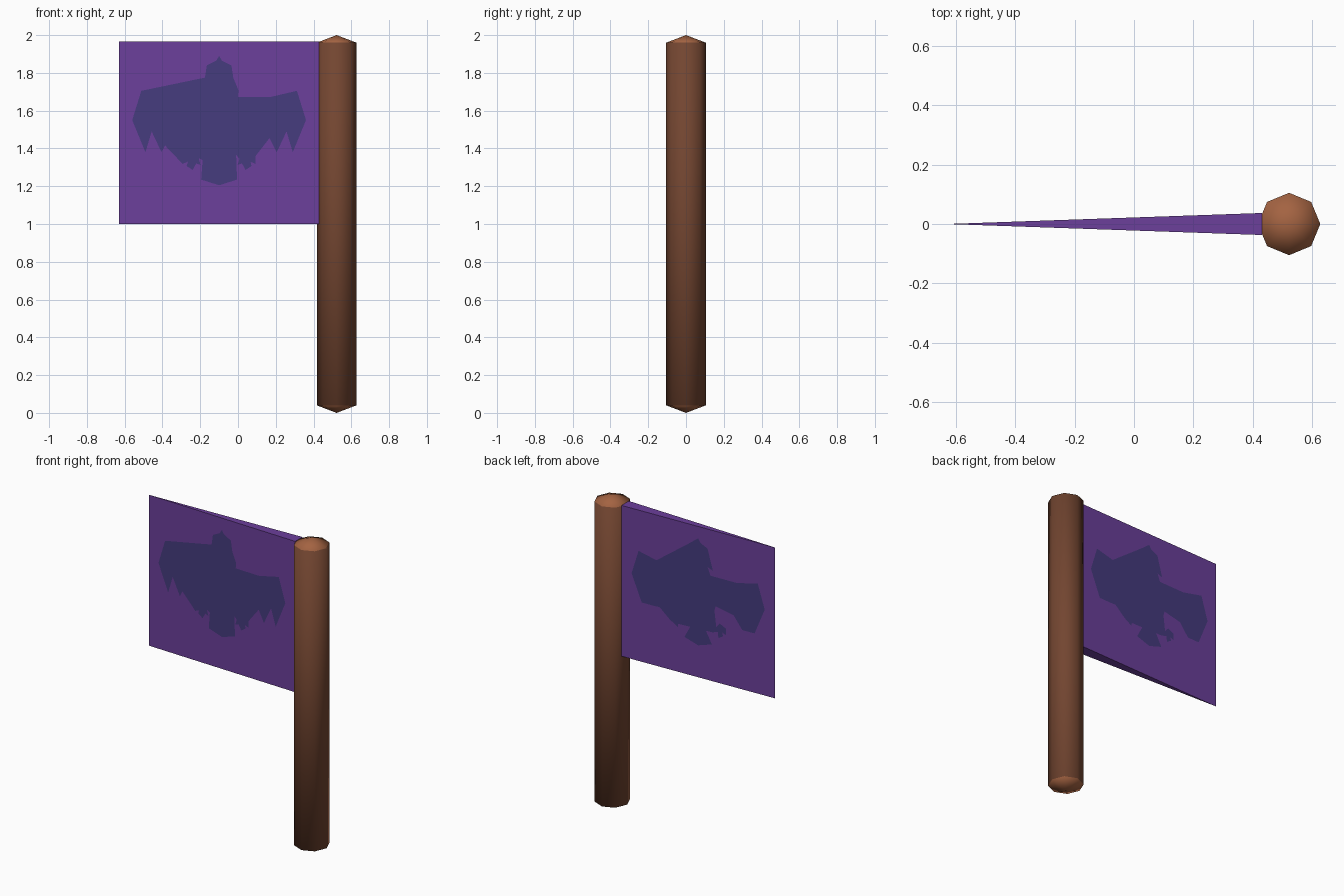
import bpy, bmesh, math

if "Cube" in bpy.data.objects:
    bpy.data.objects.remove(bpy.data.objects["Cube"])

POLE_X, POLE_R, RIM = 0.522, 0.105, 0.04
FLAG_L, FLAG_R, FLAG_T = -0.63, 0.43, 0.037
FLAG_BOTTOM, FLAG_TOP = 1.0, 1.965
BIRD_X = -0.10


def material(name, rgb):
    mat = bpy.data.materials.new(name)
    mat.diffuse_color = (*rgb, 1)
    mat.use_nodes = True
    mat.node_tree.nodes["Principled BSDF"].inputs["Base Color"].default_value = mat.diffuse_color
    return mat


def add_object(name, bm, *mats):
    bmesh.ops.recalc_face_normals(bm, faces=bm.faces)
    mesh = bpy.data.meshes.new(name)
    bm.to_mesh(mesh)
    bm.free()
    for mat in mats:
        mesh.materials.append(mat)
    obj = bpy.data.objects.new(name, mesh)
    bpy.context.collection.objects.link(obj)
    return obj


def half_thickness(x):
    return FLAG_T * (x - FLAG_L) / (FLAG_R - FLAG_L)


wood = material("wood", (0.17, 0.06, 0.03))
end_wood = material("end_wood", (0.37, 0.125, 0.054))
cloth = material("cloth", (0.15, 0.05, 0.33))
crest = material("crest", (0.06, 0.045, 0.21))

# Pole: eight sides with shallow pointed ends, smooth shaded
bm = bmesh.new()
rings = []
for z in (RIM, 2 - RIM):
    rings.append([bm.verts.new((POLE_X + POLE_R * math.cos(i * math.pi / 4),
                                POLE_R * math.sin(i * math.pi / 4), z)) for i in range(8)])
tips = [bm.verts.new((POLE_X, 0, z)) for z in (0, 2)]
for i in range(8):
    j = (i + 1) % 8
    bm.faces.new((rings[0][i], rings[0][j], rings[1][j], rings[1][i]))
    for ring, tip in zip(rings, tips):
        bm.faces.new((ring[i], ring[j], tip)).material_index = 1
for face in bm.faces:
    face.smooth = True
add_object("pole", bm, wood, end_wood)

# Flag: wedge that tapers to a sharp free edge
bm = bmesh.new()
base = bm.faces.new([bm.verts.new((x, y, FLAG_BOTTOM)) for x, y in
                     ((FLAG_L, 0), (FLAG_R, -FLAG_T), (FLAG_R, FLAG_T))])
top = bmesh.ops.extrude_face_region(bm, geom=[base])
bmesh.ops.translate(bm, vec=(0, 0, FLAG_TOP - FLAG_BOTTOM),
                    verts=[v for v in top["geom"] if isinstance(v, bmesh.types.BMVert)])
add_object("flag", bm, cloth)

# Bird crest: half outline from head to tail, mirrored, laid on both cloth faces
half = [(0, 1.89), (0.015, 1.865), (0.065, 1.84), (0.075, 1.775), (0.102, 1.708),
        (0.052, 1.727), (0.052, 1.69), (0.085, 1.672), (0.27, 1.672), (0.412, 1.705),
        (0.46, 1.55), (0.39, 1.38), (0.357, 1.49), (0.305, 1.38), (0.267, 1.455),
        (0.12, 1.485), (0.098, 1.39), (0.125, 1.355), (0.15, 1.382), (0.193, 1.36),
        (0.193, 1.318), (0.165, 1.33), (0.172, 1.307), (0.14, 1.286), (0.136, 1.325),
        (0.098, 1.313), (0.108, 1.345), (0.085, 1.372), (0.075, 1.35), (0.052, 1.315),
        (0.095, 1.235), (0, 1.205)]
outline = half + [(-x, z) for x, z in reversed(half[1:-1])]
for name, side in (("front_crest", -1), ("back_crest", 1)):
    bm = bmesh.new()
    face = bm.faces.new([bm.verts.new((BIRD_X + x, side * (half_thickness(BIRD_X + x) + 0.0015), z))
                         for x, z in outline])
    bmesh.ops.triangulate(bm, faces=[face])
    add_object(name, bm, crest)
    # Face the crest outward from its own side of the cloth
    mesh = bpy.data.objects[name].data
    if mesh.polygons[0].normal.y * side < 0:
        mesh.flip_normals()
